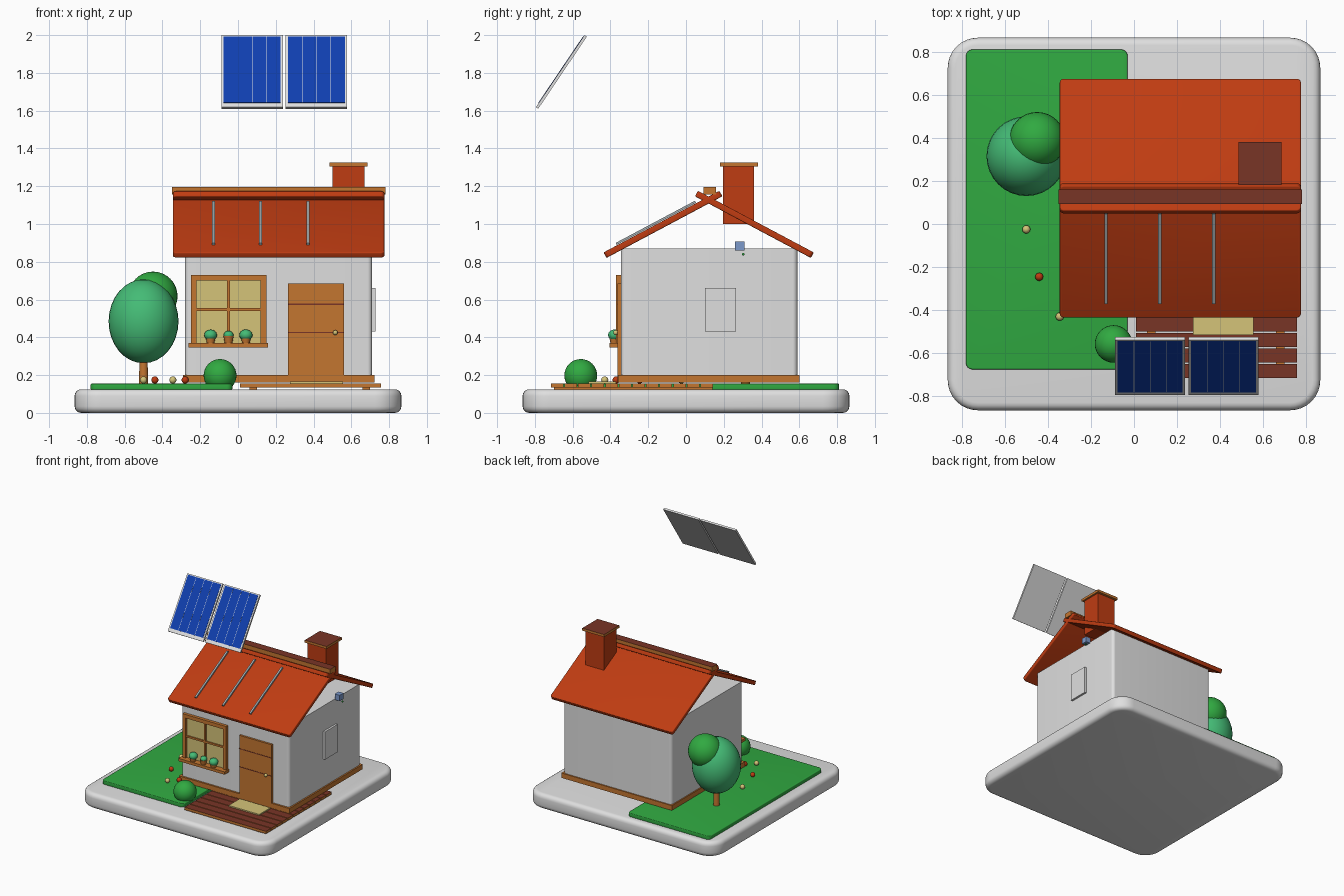
import bpy, bmesh
from math import radians, sin, cos
from mathutils import Matrix

cube = bpy.data.objects.get("Cube")
if cube:
    bpy.data.objects.remove(cube, do_unlink=True)


def material(name, r, g, b):
    m = bpy.data.materials.new(name)
    m.use_nodes = True
    m.diffuse_color = (r, g, b, 1)
    m.node_tree.nodes["Principled BSDF"].inputs["Base Color"].default_value = (r, g, b, 1)
    return m


WHITE = material("plaster white", 0.74, 0.74, 0.74)
TILE = material("roof red", 0.52, 0.045, 0.006)
GRASS = material("grass green", 0.03, 0.4, 0.053)
LEAF = material("leaf green", 0.058, 0.5, 0.18)
WOOD = material("warm wood", 0.55, 0.18, 0.03)
BROWN = material("dark brown", 0.19, 0.035, 0.019)
STRAW = material("straw yellow", 0.66, 0.55, 0.19)
BLUE = material("panel blue", 0.005, 0.05, 0.43)
METAL = material("rail grey", 0.36, 0.41, 0.43)
SKY = material("pale blue", 0.2, 0.32, 0.6)


def finish(name, bm, loc, mats, tilt=0):
    mesh = bpy.data.meshes.new(name)
    bm.normal_update()
    # a second material covers the faces that look up
    if len(mats) > 1:
        for f in bm.faces:
            f.material_index = int(f.normal.z > 0.5)
    for f in bm.faces:
        f.smooth = True
    bm.to_mesh(mesh)
    bm.free()
    mesh.set_sharp_from_angle(angle=radians(32))
    for m in mats:
        mesh.materials.append(m)
    ob = bpy.data.objects.new(name, mesh)
    ob.location = loc
    ob.rotation_euler.x = tilt
    bpy.context.collection.objects.link(ob)
    return ob


def block(name, loc, size, *mats, tilt=0, corner=0, edge=0):
    """Box by centre and size; corner rounds the upright edges, edge the rims."""
    bm = bmesh.new()
    bmesh.ops.create_cube(bm, size=1, matrix=Matrix.Diagonal((*size, 1)))
    if corner:
        up = [e for e in bm.edges if abs(e.verts[0].co.z - e.verts[1].co.z) > 1e-5]
        bmesh.ops.bevel(bm, geom=up, offset=corner, segments=8, profile=0.5, affect='EDGES')
    if edge:
        rim = [e for e in bm.edges if abs(e.verts[0].co.z - e.verts[1].co.z) < 1e-5]
        bmesh.ops.bevel(bm, geom=rim, offset=edge, segments=4, profile=0.5, affect='EDGES')
    return finish(name, bm, loc, mats, tilt)


def span(name, x, y, z, *mats, **kw):
    """Box given by its extents on each axis."""
    loc = [(a + b) / 2 for a, b in (x, y, z)]
    return block(name, loc, [b - a for a, b in (x, y, z)], *mats, **kw)


def ball(name, loc, r, mat, stretch=1):
    bm = bmesh.new()
    seg = 32 if r > 0.05 else 16
    bmesh.ops.create_uvsphere(bm, u_segments=seg, v_segments=seg // 2, radius=r,
                              matrix=Matrix.Diagonal((1, 1, stretch, 1)))
    return finish(name, bm, loc, [mat])


def cone(name, loc, r1, r2, depth, mat):
    bm = bmesh.new()
    bmesh.ops.create_cone(bm, cap_ends=True, segments=16, radius1=r1, radius2=r2, depth=depth)
    return finish(name, bm, loc, [mat])


# ground
span("base_slab", (-.865, .865), (-.865, .865), (0, .125), WHITE, corner=.14, edge=.035)
span("lawn", (-.78, -.03), (-.675, .81), (.122, .155), GRASS, corner=.03, edge=.006)
for i in range(12):
    y = -.715 + i * .072
    span(f"deck_plank_{i + 1}", (.01, .757), (y, y + .066), (.135, .156), WOOD, BROWN)
span("deck_joist_left", (.06, .1), (-.7, .14), (.122, .136), WOOD)
span("deck_joist_right", (.66, .7), (-.7, .14), (.122, .136), WOOD)
span("doormat", (.275, .555), (-.515, -.37), (.156, .166), STRAW)

# house
span("house_walls", (-.28, .71), (-.345, .59), (.17, .87), WHITE, corner=.025)
span("plinth", (-.29, .722), (-.36, .6), (.16, .2), WOOD)
span("wall_hatch", (.705, .727), (.1, .265), (.43, .66), WHITE)
span("inverter_box", (.705, .75), (.26, .31), (.86, .908), SKY)
ball("inverter_light", (.745, .303, .84), .007, GRASS)

# roof
PITCH = radians(28)
RIDGE_Y = .12
for side, name in ((-1, "roof_front"), (1, "roof_back")):
    block(name, (.215, RIDGE_Y + side * .242, .998), (1.12, .695, .033), TILE,
          tilt=-side * PITCH, corner=.02, edge=.006)
span("ridge_cap", (-.35, .78), (.092, .16), (1.155, 1.195), WOOD, BROWN)
for i, x in enumerate((-.13, .12, .37)):
    block(f"roof_rail_{i + 1}", (x, -.16, 1.006), (.015, .475, .012), METAL, tilt=PITCH)
span("chimney", (.5, .67), (.195, .36), (1, 1.31), TILE)
span("chimney_cap", (.485, .685), (.18, .38), (1.305, 1.325), WOOD, BROWN)

# floating solar panels, placed along their own slope
LEAN = radians(56)


def on_panel(name, x, u, w, size, mat):
    block(name, (x, -.66 + u * cos(LEAN) - w * sin(LEAN), 1.805 + u * sin(LEAN) + w * cos(LEAN)),
          size, mat, tilt=LEAN)


for side, x in (("right", .075), ("left", .415)):
    on_panel(f"solar_frame_{side}", x, 0, 0, (.325, .46, .015), WHITE)
    on_panel(f"solar_cells_{side}", x, .009, .007, (.302, .424, .005), BLUE)
    for k in (-1, 0, 1):
        on_panel(f"solar_line_{side}_{k + 2}", x + k * .075, .009, .0075, (.0025, .42, .005), WHITE)

# window
span("window_glass", (-.235, .135), (-.355, -.34), (.365, .715), STRAW)
for name, x in (("right", -.235), ("left", .135)):
    span(f"window_stile_{name}", (x - .015, x + .015), (-.37, -.34), (.36, .73), WOOD)
span("window_head", (-.25, .15), (-.37, -.34), (.7, .73), WOOD)
span("window_bar_upright", (-.058, -.042), (-.365, -.34), (.365, .7), WOOD)
span("window_bar_cross", (-.22, .12), (-.365, -.34), (.54, .555), WOOD)
span("window_sill", (-.262, .16), (-.405, -.34), (.347, .37), WOOD)
for i, (x, r) in enumerate(((-.145, .034), (-.05, .026), (.042, .035))):
    cone(f"flower_pot_{i + 1}", (x, -.38, .388), .02, .027, .038, WOOD)
    ball(f"pot_plant_{i + 1}", (x, -.378, .412), r, LEAF, .85)

# door
span("door", (.265, .56), (-.362, -.34), (.165, .685), WOOD)
for i, z in enumerate((.425, .575)):
    span(f"door_groove_{i + 1}", (.265, .56), (-.364, -.355), (z - .003, z + .003), BROWN)
ball("door_knob", (.515, -.372, .425), .013, STRAW)

# garden
cone("tree_trunk", (-.5, .315, .23), .025, .02, .16, WOOD)
ball("tree_crown", (-.5, .315, .485), .185, LEAF, 1.2)
ball("tree_crown_top", (-.45, .39, .618), .13, GRASS)
ball("bush", (-.095, -.557, .198), .087, GRASS)
for i, (x, y) in enumerate(((-.5, -.025), (-.44, -.245), (-.345, -.43), (-.28, -.37))):
    ball(f"flower_{i + 1}", (x, y, .174), .019, TILE if i % 2 else STRAW)
